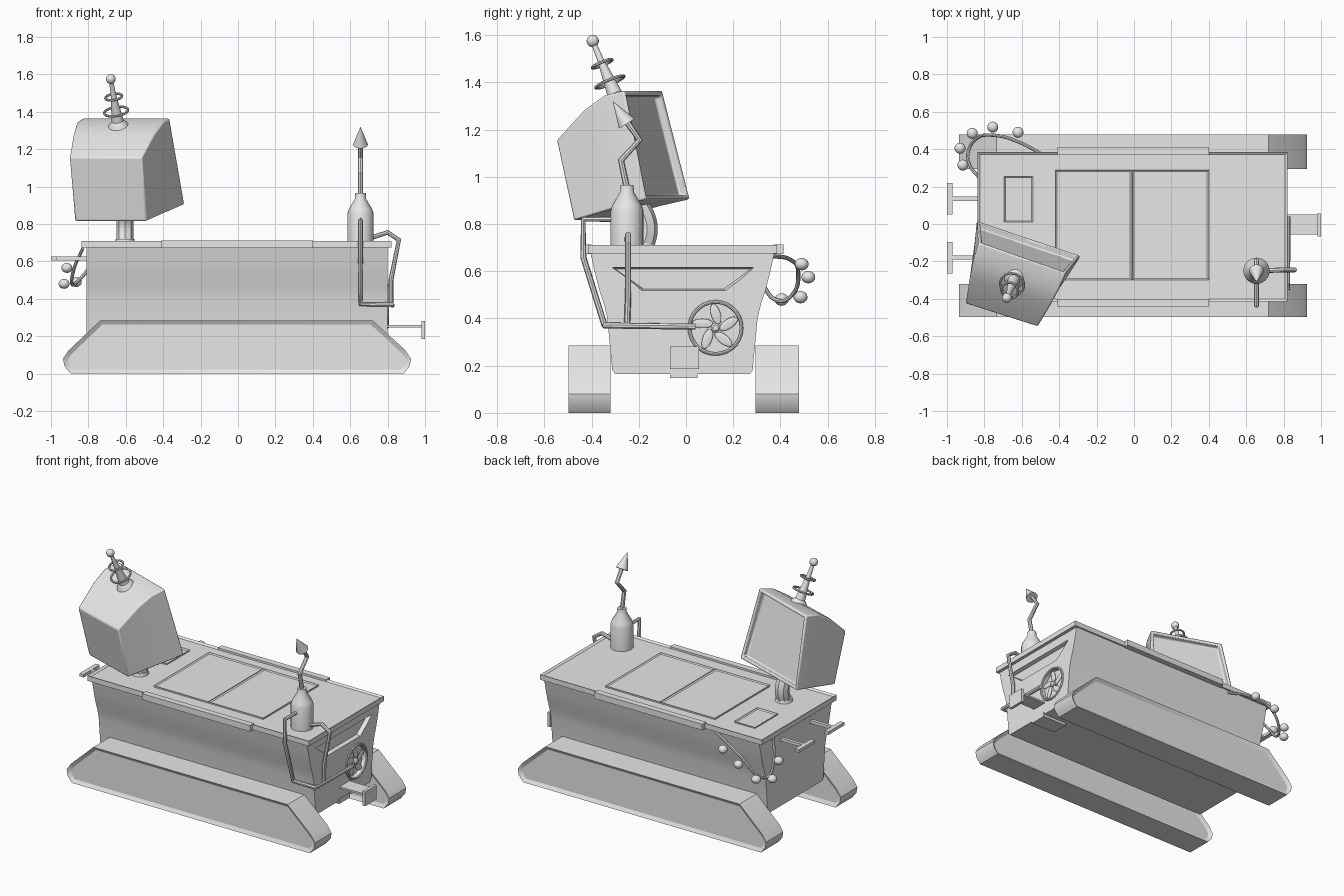
import bpy, bmesh, math
from mathutils import Vector

if "Cube" in bpy.data.objects:
    bpy.data.objects.remove(bpy.data.objects["Cube"])

GREY = bpy.data.materials.new("plain_grey")
GREY.diffuse_color = (0.8, 0.8, 0.8, 1)
GREY.use_nodes = True
GREY.node_tree.nodes["Principled BSDF"].inputs["Base Color"].default_value = GREY.diffuse_color
CY = -0.015  # centre line of the hull


def finish(name, bm):
    bmesh.ops.recalc_face_normals(bm, faces=bm.faces[:])
    me = bpy.data.meshes.new(name)
    bm.to_mesh(me)
    bm.free()
    ob = bpy.data.objects.new(name, me)
    bpy.context.collection.objects.link(ob)
    me.materials.append(GREY)
    return ob


def loft(bm, rings):
    """Skin equal-length rings of points and cap both ends; returns the caps."""
    vs = [[bm.verts.new(p) for p in r] for r in rings]
    n = len(vs[0])
    for a, b in zip(vs, vs[1:]):
        for i in range(n):
            bm.faces.new((a[i], a[(i + 1) % n], b[(i + 1) % n], b[i]))
    caps = [bm.faces.new(vs[0]), bm.faces.new(vs[-1])]
    bmesh.ops.recalc_face_normals(bm, faces=bm.faces[:])
    return caps


def solid(name, rings):
    bm = bmesh.new()
    loft(bm, rings)
    return finish(name, bm)


def box(name, x0, x1, y0, y1, z0, z1, inset=0, depth=0):
    """Box whose top can carry an inset, recessed panel."""
    bm = bmesh.new()
    rings = [[(x0, y0, z), (x1, y0, z), (x1, y1, z), (x0, y1, z)] for z in (z0, z1)]
    top = loft(bm, rings)[1]
    if inset:
        bmesh.ops.inset_region(bm, faces=[top], thickness=inset)
        bmesh.ops.translate(bm, verts=top.verts[:], vec=(0, 0, -depth))
    return finish(name, bm)


def lathe(name, base, axis, profile, n=24):
    """Revolve (radius, height) pairs around an axis from a base point."""
    q = Vector((0, 0, 1)).rotation_difference(Vector(axis).normalized())
    rings = [[Vector(base) + q @ Vector((r * math.cos(2 * math.pi * i / n),
                                         r * math.sin(2 * math.pi * i / n), h))
              for i in range(n)] for r, h in profile]
    return solid(name, rings)


def ball(name, c, r, scale=(1, 1, 1)):
    bm = bmesh.new()
    bmesh.ops.create_uvsphere(bm, u_segments=16, v_segments=10, radius=r)
    ob = finish(name, bm)
    ob.location, ob.scale = c, scale
    return ob


def tube(name, pts, r, smooth=False):
    cu = bpy.data.curves.new(name, 'CURVE')
    cu.dimensions = '3D'
    cu.bevel_depth, cu.bevel_resolution, cu.use_fill_caps = r, 2, True
    if smooth:
        sp = cu.splines.new('BEZIER')
        sp.bezier_points.add(len(pts) - 1)
        for b, p in zip(sp.bezier_points, pts):
            b.co, b.handle_left_type, b.handle_right_type = p, 'AUTO', 'AUTO'
        sp.resolution_u = 6
    else:
        sp = cu.splines.new('POLY')
        sp.points.add(len(pts) - 1)
        for b, p in zip(sp.points, pts):
            b.co = (*p, 1)
    ob = bpy.data.objects.new(name, cu)
    bpy.context.collection.objects.link(ob)
    cu.materials.append(GREY)
    bpy.ops.object.select_all(action='DESELECT')
    ob.select_set(True)
    bpy.context.view_layer.objects.active = ob
    bpy.ops.object.convert(target='MESH')


def torus(name, c, axis, R, r):
    bpy.ops.mesh.primitive_torus_add(location=c, major_radius=R, minor_radius=r,
                                     major_segments=28, minor_segments=8)
    ob = bpy.context.object
    ob.name = name
    ob.rotation_euler = Vector((0, 0, 1)).rotation_difference(Vector(axis)).to_euler()
    ob.data.materials.append(GREY)


def cut(target, cutter):
    cutter.hide_render = True
    m = target.modifiers.new("cut", 'BOOLEAN')
    m.operation, m.object, m.solver = 'DIFFERENCE', cutter, 'EXACT'
    bpy.context.view_layer.objects.active = target
    bpy.ops.object.modifier_apply(modifier=m.name)
    bpy.data.objects.remove(cutter)


# Hull with flared sides
half = [(0.285, 0.165), (0.297, 0.18), (0.318, 0.40), (0.332, 0.46),
        (0.352, 0.52), (0.37, 0.59), (0.39, 0.68)]
prof = [(CY + w, z) for w, z in half] + [(CY - w, z) for w, z in reversed(half)]
hull = solid("hull", [[(x, y, z) for y, z in prof] for x in (-0.81, 0.80)])


def trapezoid(x, g):
    return [(x, -0.32 - g, 0.62 + g / 2), (x, 0.295 + g, 0.62 + g / 2),
            (x, 0.17 + g / 2, 0.515 - g / 2), (x, -0.19 - g / 2, 0.515 - g / 2)]


# Recessed end panel and fan well
cut(hull, solid("panel_cutter", [trapezoid(0.775, -0.02), trapezoid(0.83, 0.01)]))
FAN = Vector((0.80, 0.125, 0.36))
cut(hull, lathe("fan_cutter", FAN - Vector((0.03, 0, 0)), (1, 0, 0), [(0.105, 0), (0.105, 0.1)], 32))
torus("fan_ring", FAN, (1, 0, 0), 0.11, 0.008)
lathe("fan_hub", FAN - Vector((0.03, 0, 0)), (1, 0, 0), [(0.02, 0), (0.02, 0.03), (0.012, 0.038)], 16)
for i in range(5):
    a = 2 * math.pi * i / 5 + 0.3
    d = Vector((0, math.cos(a), math.sin(a)))
    blade = ball("fan_blade", FAN + d * 0.058 - Vector((0.01, 0, 0)), 0.045, (0.12, 1, 0.45))
    blade.rotation_euler = (a + 0.3, 0, 0)

# Deck rim, side strips, hatches
box("deck", -0.837, 0.822, CY - 0.40, CY + 0.40, 0.675, 0.71, 0.02, 0.01)
for s in (-1, 1):
    y = sorted((CY + s * 0.385, CY + s * 0.427))
    box("rim_strip", -0.41, 0.40, *y, 0.672, 0.713)
for x0, x1 in ((-0.42, -0.012), (-0.008, 0.40)):
    box("deck_hatch", x0, x1, -0.30, 0.29, 0.69, 0.71, 0.012, 0.006)
box("small_hatch", -0.695, -0.54, 0.01, 0.255, 0.69, 0.708, 0.012, 0.01)

# Tracks with recessed sides
TR = [(-0.735, 0.285), (0.72, 0.285), (0.895, 0.125), (0.925, 0.08), (0.918, 0.04),
      (0.885, 0), (-0.895, 0), (-0.928, 0.04), (-0.935, 0.08), (-0.905, 0.125)]
for y0, y1 in ((-0.498, -0.32), (0.295, 0.478)):
    bm = bmesh.new()
    caps = loft(bm, [[(x, y, z) for x, z in TR] for y in (y0, y1)])
    for f, d in zip(caps, (0.015, -0.015)):
        bmesh.ops.inset_region(bm, faces=[f], thickness=0.025)
        bmesh.ops.translate(bm, verts=f.verts[:], vec=(0, d, 0))
    finish("track", bm)

# Screen housing: back, shoulder and front sections, left/right bottom then right/left top
rings = [
    [(-0.87, -0.35, 0.815), (-0.49, -0.475, 0.815), (-0.515, -0.548, 1.155), (-0.90, -0.425, 1.155)],
    [(-0.858, -0.19, 0.855), (-0.40, -0.34, 0.855), (-0.445, -0.43, 1.285), (-0.878, -0.29, 1.285)],
    [(-0.852, -0.10, 0.878), (-0.345, -0.265, 0.878), (-0.40, -0.345, 1.345), (-0.86, -0.2, 1.345)],
    [(-0.84, 0.017, 0.905), (-0.285, -0.17, 0.905), (-0.365, -0.262, 1.365), (-0.83, -0.1, 1.365)]]
bm = bmesh.new()
front = loft(bm, rings)[1]
bmesh.ops.inset_region(bm, faces=[front], thickness=0.03)
push = -0.035 * front.normal
inner = bmesh.ops.extrude_discrete_faces(bm, faces=[front])["faces"][0]
bmesh.ops.translate(bm, verts=inner.verts[:], vec=push)
housing = finish("screen_housing", bm)
bev = housing.modifiers.new("soft_edges", 'BEVEL')
bev.width, bev.segments, bev.angle_limit = 0.008, 2, math.radians(40)
tube("screen_neck", [(-0.605, -0.185, 0.69), (-0.605, -0.165, 0.79), (-0.605, -0.21, 0.9)], 0.045, True)
lathe("neck_collar", (-0.605, -0.185, 0.70), (0, 0, 1), [(0.055, 0), (0.05, 0.02)])

# Antenna on the housing
TIP, ROOT = Vector((-0.68, -0.395, 1.575)), Vector((-0.637, -0.285, 1.31))
ax = (TIP - ROOT).normalized()
lathe("antenna_mast", ROOT, ax, [(0.062, 0), (0.055, 0.02), (0.032, 0.045), (0.026, 0.10),
                                 (0.014, 0.20), (0.011, 0.28)])
ball("antenna_ball", TIP, 0.026)
torus("antenna_ring_low", ROOT + ax * 0.10, ax, 0.064, 0.007)
torus("antenna_ring_high", ROOT + ax * 0.185, ax, 0.045, 0.007)

# Bottle chimney with a bent arrow
lathe("bottle", (0.655, -0.25, 0.70), (0, 0, 1),
      [(0.07, 0), (0.07, 0.155), (0.062, 0.18), (0.03, 0.235), (0.028, 0.265)])
tube("bent_rod", [(0.655, -0.25, 0.95), (0.655, -0.275, 1.07), (0.655, -0.197, 1.155),
                  (0.655, -0.255, 1.24)], 0.014)
lathe("arrow_tip", (0.655, -0.25, 1.225), (0, -0.06, 0.095), [(0.04, 0), (0.001, 0.11)], 12)

# Pipes from the bottle to the hull end
tube("long_pipe", [(0.655, -0.25, 0.82), (0.655, -0.435, 0.82), (0.655, -0.435, 0.66),
                   (0.655, -0.345, 0.37), (0.825, -0.345, 0.37), (0.825, 0.04, 0.365)], 0.013)
tube("short_pipe", [(0.69, -0.25, 0.72), (0.80, -0.245, 0.755), (0.86, -0.245, 0.715),
                    (0.818, -0.245, 0.50), (0.818, -0.25, 0.365)], 0.013)

# Tow hitch
box("hitch_bar", 0.79, 0.985, -0.055, 0.05, 0.247, 0.259)
box("hitch_plate", 0.98, 1.0, -0.068, 0.055, 0.185, 0.282)
box("hitch_mount", 0.62, 0.805, -0.068, 0.048, 0.148, 0.18)

# T-shaped handles on the other end
for y in (0.135, -0.18):
    box("handle_stem", -0.98, -0.80, y - 0.011, y + 0.011, 0.605, 0.625)
    box("handle_grip", -1.0, -0.97, y - 0.085, y + 0.085, 0.605, 0.625)

# String of bulbs around the corner
tube("light_wire", [(-0.47, 0.36, 0.665), (-0.62, 0.44, 0.65), (-0.755, 0.475, 0.60),
                    (-0.85, 0.45, 0.50), (-0.885, 0.39, 0.475), (-0.88, 0.32, 0.55),
                    (-0.83, 0.25, 0.67)], 0.009, True)
for c in ((-0.62, 0.49, 0.63), (-0.755, 0.518, 0.575), (-0.865, 0.485, 0.49),
          (-0.93, 0.405, 0.48), (-0.915, 0.315, 0.565)):
    ball("bulb", c, 0.031, (0.95, 0.95, 0.85))

# Smooth shading with sharp edges kept
bpy.ops.object.select_all(action='SELECT')
bpy.context.view_layer.objects.active = hull
bpy.ops.object.shade_smooth_by_angle(angle=math.radians(30))
